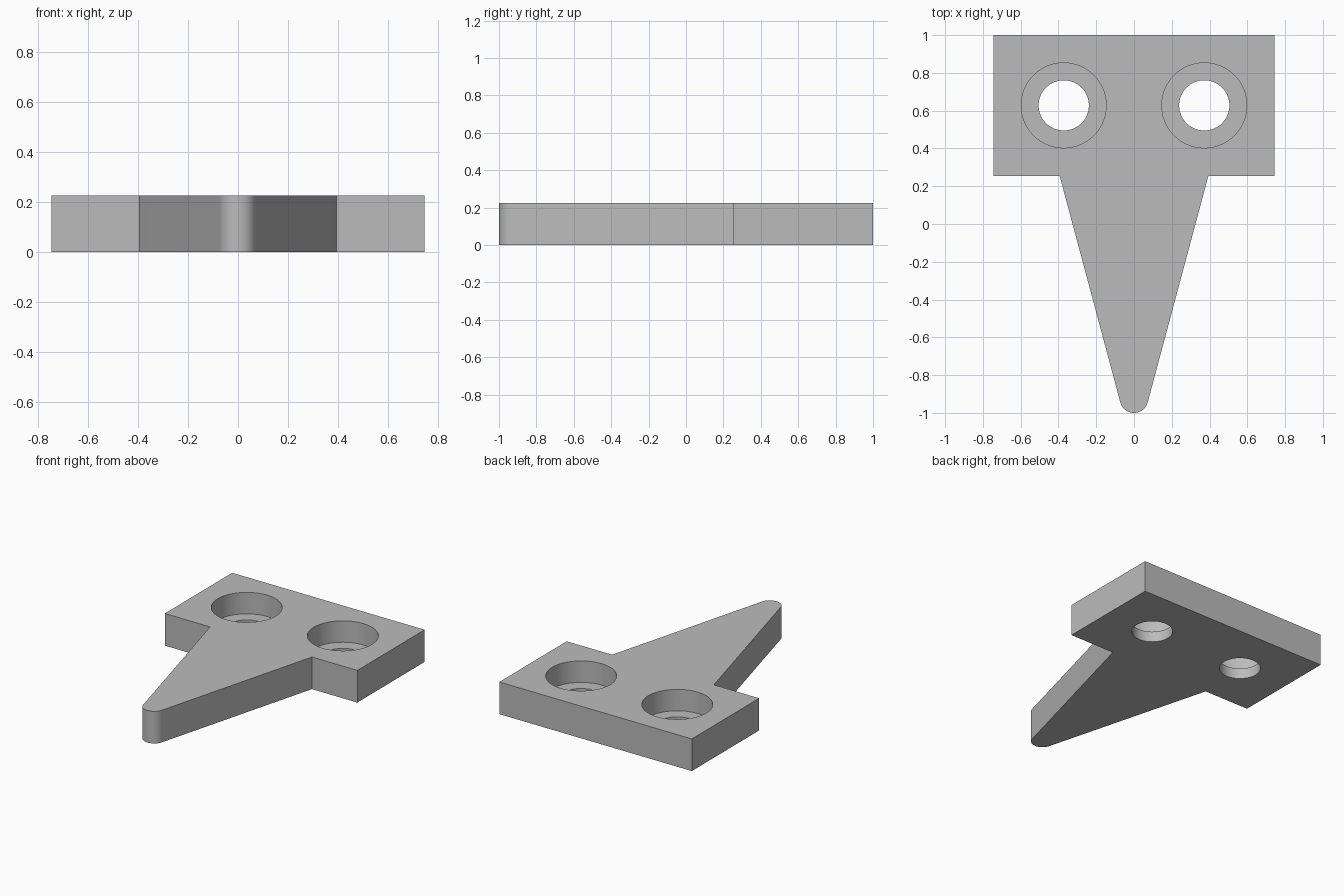
import bpy
import bmesh
from math import sin, cos, radians, tau

HEIGHT = 0.225
LEDGE = 0.075
HALF_WIDTH = 0.745
PLATE_FRONT = 0.255
TIP_RADIUS = 0.075
TIP_Y = TIP_RADIUS - 1
TAPER = radians(15)
HOLE_X, HOLE_Y = 0.372, 0.628
HOLE_RADIUS, BORE_RADIUS = 0.133, 0.225

cube = bpy.data.objects.get("Cube")
if cube:
    bpy.data.objects.remove(cube, do_unlink=True)

grey = bpy.data.materials.new("plain_grey")
grey.use_nodes = True
colour = (0.5, 0.5, 0.5, 1)
grey.diffuse_color = colour
grey.node_tree.nodes["Principled BSDF"].inputs["Base Color"].default_value = colour


def make_object(name, bm):
    bmesh.ops.recalc_face_normals(bm, faces=bm.faces)
    mesh = bpy.data.meshes.new(name)
    bm.to_mesh(mesh)
    bm.free()
    mesh.materials.append(grey)
    obj = bpy.data.objects.new(name, mesh)
    bpy.context.collection.objects.link(obj)
    return obj


def prism(name, outline, height):
    bm = bmesh.new()
    base = bm.faces.new([bm.verts.new((x, y, 0)) for x, y in outline])
    top = bmesh.ops.extrude_face_region(bm, geom=[base], use_keep_orig=True)
    verts = [v for v in top["geom"] if isinstance(v, bmesh.types.BMVert)]
    bmesh.ops.translate(bm, verts=verts, vec=(0, 0, height))
    return make_object(name, bm)


def stepped_cutter(name, x, y, steps=64):
    # Rings of a stepped cylinder: narrow through hole, wide bore above the ledge
    profile = [(HOLE_RADIUS, -0.1), (HOLE_RADIUS, LEDGE),
               (BORE_RADIUS, LEDGE), (BORE_RADIUS, HEIGHT + 0.1)]
    bm = bmesh.new()
    rings = [[bm.verts.new((x + r * cos(tau * i / steps), y + r * sin(tau * i / steps), z))
              for i in range(steps)] for r, z in profile]
    for low, high in zip(rings, rings[1:]):
        for i in range(steps):
            j = (i + 1) % steps
            bm.faces.new((low[i], low[j], high[j], high[i]))
    bm.faces.new(rings[0])
    bm.faces.new(rings[-1])
    cutter = make_object(name, bm)
    cutter.hide_render = True
    return cutter


# Outline: rounded tip, tapered blade, square-shouldered mounting plate
arc_steps = 24
sweep = radians(90) - TAPER
tip = [(TIP_RADIUS * sin(a), TIP_Y - TIP_RADIUS * cos(a))
       for a in (sweep * (2 * i / arc_steps - 1) for i in range(arc_steps + 1))]
tip_x, tip_y = tip[-1]
shoulder = tip_x + (PLATE_FRONT - tip_y) * sin(TAPER) / cos(TAPER)
right_side = [(shoulder, PLATE_FRONT), (HALF_WIDTH, PLATE_FRONT), (HALF_WIDTH, 1)]
outline = tip + right_side + [(-x, y) for x, y in reversed(right_side)]
bracket = prism("pointed_bracket", outline, HEIGHT)

# Counterbored screw holes
bpy.context.view_layer.objects.active = bracket
for side, sign in (("left", 1), ("right", -1)):
    cutter = stepped_cutter(side + "_hole_cutter", sign * HOLE_X, HOLE_Y)
    cut = bracket.modifiers.new(side + "_hole", "BOOLEAN")
    cut.operation = "DIFFERENCE"
    cut.solver = "EXACT"
    cut.object = cutter
    bpy.ops.object.modifier_apply(modifier=cut.name)
    bpy.data.objects.remove(cutter, do_unlink=True)

# Smooth curved walls, crisp edges; the taper meets the tip tangentially
bpy.ops.object.select_all(action="DESELECT")
bracket.select_set(True)
bpy.ops.object.shade_smooth_by_angle(angle=radians(30))
